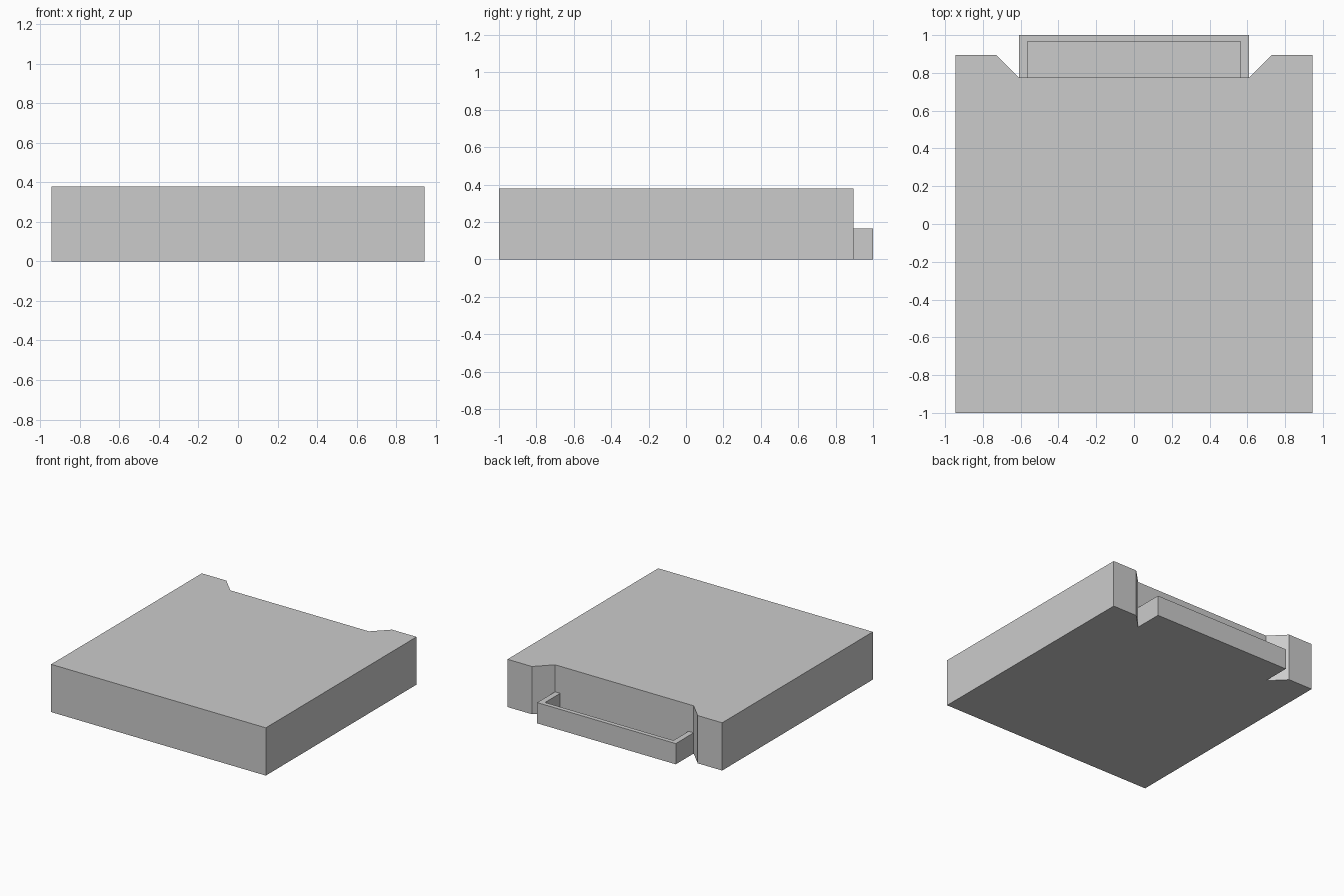
import bpy
import bmesh

if "Cube" in bpy.data.objects:
    bpy.data.objects.remove(bpy.data.objects["Cube"])


def prism(name, outline, height):
    """Extrude a flat outline upwards from z = 0."""
    bm = bmesh.new()
    base = bm.faces.new([bm.verts.new((x, y, 0)) for x, y in outline])
    top = bmesh.ops.extrude_face_region(bm, geom=[base])["geom"]
    verts = [g for g in top if isinstance(g, bmesh.types.BMVert)]
    bmesh.ops.translate(bm, vec=(0, 0, height), verts=verts)
    bmesh.ops.recalc_face_normals(bm, faces=bm.faces)
    mesh = bpy.data.meshes.new(name)
    bm.to_mesh(mesh)
    bm.free()
    obj = bpy.data.objects.new(name, mesh)
    bpy.context.collection.objects.link(obj)
    return obj


def mirrored(half):
    """Complete a right-hand outline with its left-hand reflection."""
    return half + [(-x, y) for x, y in reversed(half)]


BACK = 0.775             # recessed rear face of the body
OUTER, INNER = 0.61, 0.565  # tray half widths
LIP = 0.965              # inside of the tray's rear wall

# Main slab with a chamfer-sided recess in the rear edge
prism("body", mirrored([(0.945, -1), (0.945, 0.895), (0.73, 0.895), (OUTER, BACK)]), 0.38)

# U-shaped tray wall standing in the recess
prism("tray_wall", mirrored([(INNER, LIP), (INNER, BACK), (OUTER, BACK), (OUTER, 1)]), 0.165)

# Thin floor closing the tray
prism("tray_floor", mirrored([(INNER, BACK), (INNER, LIP)]), 0.04)
